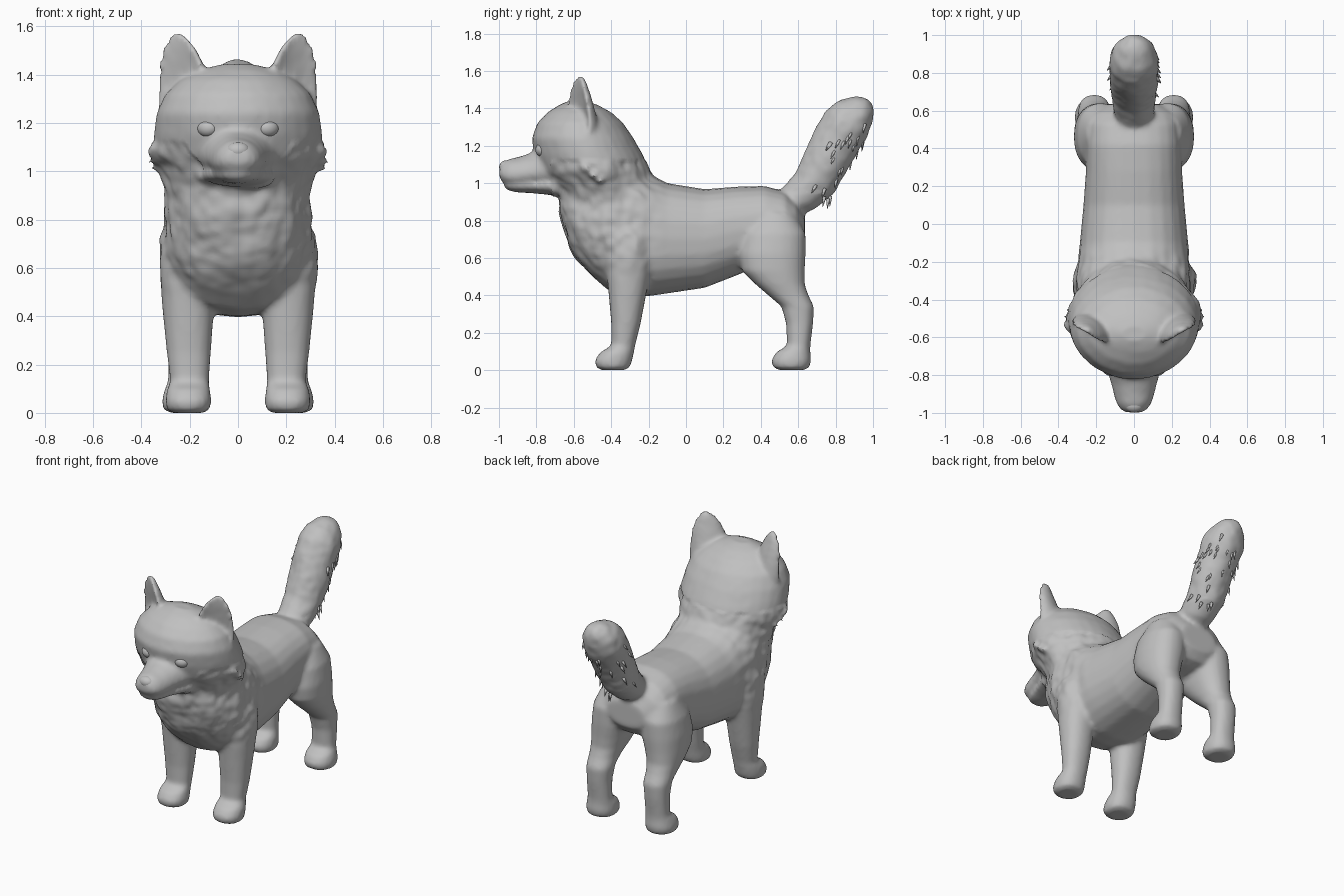
import bpy, bmesh, math, random
from mathutils import Vector, noise

if "Cube" in bpy.data.objects:
    bpy.data.objects.remove(bpy.data.objects["Cube"])

random.seed(4)
fur = bpy.data.materials.new("grey fur")
fur.diffuse_color = (0.53, 0.53, 0.53, 1)
fur.use_nodes = True
fur.node_tree.nodes["Principled BSDF"].inputs["Base Color"].default_value = fur.diffuse_color


def loft(bm, rings, n=24):
    """Skin closed rings; each ring is a function of the angle."""
    loops = [[bm.verts.new(r(2 * math.pi * i / n)) for i in range(n)] for r in rings]
    for a, b in zip(loops, loops[1:]):
        for i in range(n):
            j = (i + 1) % n
            bm.faces.new((a[i], a[j], b[j], b[i]))
    bm.faces.new(loops[0][::-1])
    bm.faces.new(loops[-1])


def oval(c, u, v, p=1.0, taper=0):
    """Oval ring; p below 1 makes it boxier, taper narrows its top."""
    c, u, v = Vector(c), Vector(u), Vector(v)
    f = lambda k: math.copysign(abs(k) ** p, k)
    return lambda t: c + u * f(math.cos(t)) * (1 - taper * math.sin(t)) + v * f(math.sin(t))


def along_y(y, z0, z1, w, p=1.0, taper=0):
    return oval((0, y, (z0 + z1) / 2), (w, 0, 0), (0, 0, (z1 - z0) / 2), p, taper)


def along_z(z, y0, y1, x0, x1, side=1, p=0.9):
    return oval((side * (x0 + x1) / 2, (y0 + y1) / 2, z),
                ((x1 - x0) / 2, 0, 0), (0, (y1 - y0) / 2, 0), p)


def crescent(side, x, y, z, w, d):
    """Ear section, hollow towards the front."""
    def ring(t):
        s = math.sin(t)
        n = d * s if s > 0 else -d * .3 * s - .012
        a = w * math.cos(t)
        return Vector((side * (x + .87 * a - .5 * n), y + .5 * a + .87 * n, z))
    return ring


def finish(name, bm, mirror=False):
    bmesh.ops.recalc_face_normals(bm, faces=bm.faces[:])
    me = bpy.data.meshes.new(name)
    bm.to_mesh(me)
    bm.free()
    me.materials.append(fur)
    me.shade_smooth()
    ob = bpy.data.objects.new(name, me)
    bpy.context.collection.objects.link(ob)
    if mirror:
        ob.modifiers.new("mirror", 'MIRROR')
    return ob


def apply(ob, kind, **settings):
    bpy.context.view_layer.objects.active = ob
    m = ob.modifiers.new(kind.lower(), kind)
    for k, v in settings.items():
        setattr(m, k, v)
    bpy.ops.object.modifier_apply(modifier=m.name)


def tuft(bm, base, tip, r):
    """Pointed lock of fur."""
    base, tip = Vector(base), Vector(tip)
    d = (tip - base).normalized()
    u = d.orthogonal().normalized()
    v = d.cross(u)
    loft(bm, [oval(base, u * r, v * r), oval((base + tip) / 2, u * r * .6, v * r * .6),
              oval(tip, u * r * .05, v * r * .05)], 6)


# Torso, from chest to rump
bm = bmesh.new()
loft(bm, [along_y(*r, .85) for r in (
    (-.67, .80, .98, .10), (-.63, .69, 1.08, .18), (-.58, .59, 1.12, .235),
    (-.50, .50, 1.14, .28), (-.42, .43, 1.16, .305), (-.30, .40, 1.13, .31),
    (-.20, .395, 1.05, .295), (-.10, .41, 1.0, .287), (.10, .44, .968, .268),
    (.28, .51, .982, .255), (.42, .57, .985, .25), (.53, .58, .955, .24),
    (.59, .60, .90, .21), (.635, .66, .82, .13))])

# Neck and head
loft(bm, [along_z(z, a, b, -w, w, 1, 1.05) for z, a, b, w in (
    (.78, -.62, -.16, .26), (.86, -.66, -.15, .29), (.93, -.69, -.14, .305),
    (1.0, -.735, -.165, .32), (1.07, -.78, -.195, .35), (1.15, -.81, -.23, .348),
    (1.24, -.825, -.28, .338), (1.32, -.795, -.335, .30), (1.38, -.74, -.40, .235),
    (1.42, -.675, -.475, .155), (1.442, -.62, -.54, .07))], 32)

# Muzzle and lower jaw, with the mouth line between them
loft(bm, [along_y(*r, .9, .22) for r in (
    (-.64, .985, 1.20, .18), (-.74, .99, 1.20, .155), (-.80, .99, 1.18, .132),
    (-.85, .988, 1.155, .117), (-.90, .988, 1.138, .106), (-.95, .993, 1.128, .09),
    (-.98, 1.005, 1.112, .07), (-.998, 1.03, 1.09, .042))])
loft(bm, [along_y(*r) for r in (
    (-.64, .92, 1.04, .18), (-.75, .94, 1.035, .14), (-.84, .948, 1.025, .105),
    (-.91, .952, 1.02, .085), (-.955, .962, 1.01, .06), (-.972, .98, 1.005, .03))])

# Front and hind legs with paws
front = ((.86, -.40, -.20, .12, .28), (.72, -.45, -.17, .10, .327),
         (.58, -.43, -.18, .10, .325), (.42, -.415, -.21, .10, .312),
         (.25, -.40, -.242, .112, .295), (.13, -.40, -.272, .12, .28),
         (.095, -.46, -.278, .115, .295), (.05, -.49, -.288, .11, .30),
         (.015, -.48, -.30, .115, .295), (.0, -.45, -.33, .14, .27))
hind = ((.84, .38, .58, .05, .25), (.73, .30, .64, .05, .30),
        (.62, .28, .64, .05, .318), (.53, .30, .635, .075, .318),
        (.46, .37, .635, .10, .31), (.40, .44, .655, .12, .30),
        (.34, .51, .685, .125, .295), (.25, .535, .68, .135, .29),
        (.13, .54, .665, .135, .29), (.095, .48, .665, .125, .305),
        (.05, .455, .67, .12, .315), (.015, .465, .66, .125, .31),
        (.0, .50, .63, .15, .28))
ear = ((.235, -.565, 1.20, .10, .10), (.237, -.57, 1.30, .112, .10),
       (.236, -.575, 1.38, .11, .085), (.238, -.58, 1.45, .10, .068),
       (.245, -.58, 1.51, .074, .05), (.25, -.575, 1.55, .044, .036),
       (.252, -.572, 1.572, .02, .024))
for side in (1, -1):
    for leg in (front, hind):
        loft(bm, [along_z(*r, side) for r in leg])
    loft(bm, [crescent(side, *r) for r in ear])
    # Cheek fur
    for z, y in ((1.09, -.55), (1.05, -.51), (1.02, -.47)):
        tuft(bm, (side * .28, y, z + .03), (side * .38, y + .02, z - .02), .055)

# Tail
spine = ((.52, .86, .08), (.60, .915, .105), (.69, 1.0, .115), (.75, 1.12, .124),
         (.805, 1.23, .128), (.86, 1.32, .128), (.905, 1.385, .108),
         (.943, 1.428, .072), (.962, 1.448, .028))
d = Vector((0, .5, .866))
up = Vector((0, .866, -.5))
loft(bm, [oval((0, y, z), (r * 1.03, 0, 0), up * r) for y, z, r in spine])

body = finish("body", bm)
apply(body, 'REMESH', mode='VOXEL', voxel_size=.014)
apply(body, 'SMOOTH', factor=.5, iterations=6)

# Ruffled fur on neck and chest, faint on the head
bm = bmesh.new()
bm.from_mesh(body.data)
bm.normal_update()
for v in bm.verts:
    x, y, z = v.co
    ruff = max(0, min(1, (z - .48) * 6)) * max(0, min(1, (-.1 - y) * 5))
    ruff *= 1 if z < 1.12 and y > -.72 else .12
    if y > .55 and z > .95:
        ruff = .5
    k = noise.noise(Vector((x * 9, y * 9, z * 6))) + .5 * noise.noise(v.co * 20)
    v.co += v.normal * (k * .016 * ruff)
    v.co.z = max(v.co.z, 0)
bm.to_mesh(body.data)
bm.free()
body.data.shade_smooth()
if not body.data.materials:
    body.data.materials.append(fur)


def ball(name, center, size, mirror=False, turn=0):
    bm = bmesh.new()
    bmesh.ops.create_uvsphere(bm, u_segments=20, v_segments=12, radius=1)
    c, s = math.cos(turn), math.sin(turn)
    for v in bm.verts:
        x, y, z = (a * b for a, b in zip(v.co, size))
        v.co = Vector((x * c - y * s, x * s + y * c, z)) + Vector(center)
    return finish(name, bm, mirror)


ball("nose", (0, -.962, 1.085), (.05, .037, .036))
ball("eyes", (.125, -.768, 1.178), (.046, .036, .037), True, .4)

# Locks of fur on the back and sides of the tail
bm = bmesh.new()
for i in range(34):
    y, z, r = spine[random.randint(2, 5)]
    a = random.uniform(-.2, math.pi + .2)
    out = Vector((math.cos(a), 0, 0)) + up * math.sin(a)
    p = Vector((0, y, z)) + out * r * .93 + d * random.uniform(-.06, .05)
    tuft(bm, p, p + out * .026 - d * .05, .011)
finish("tail_fur", bm)
